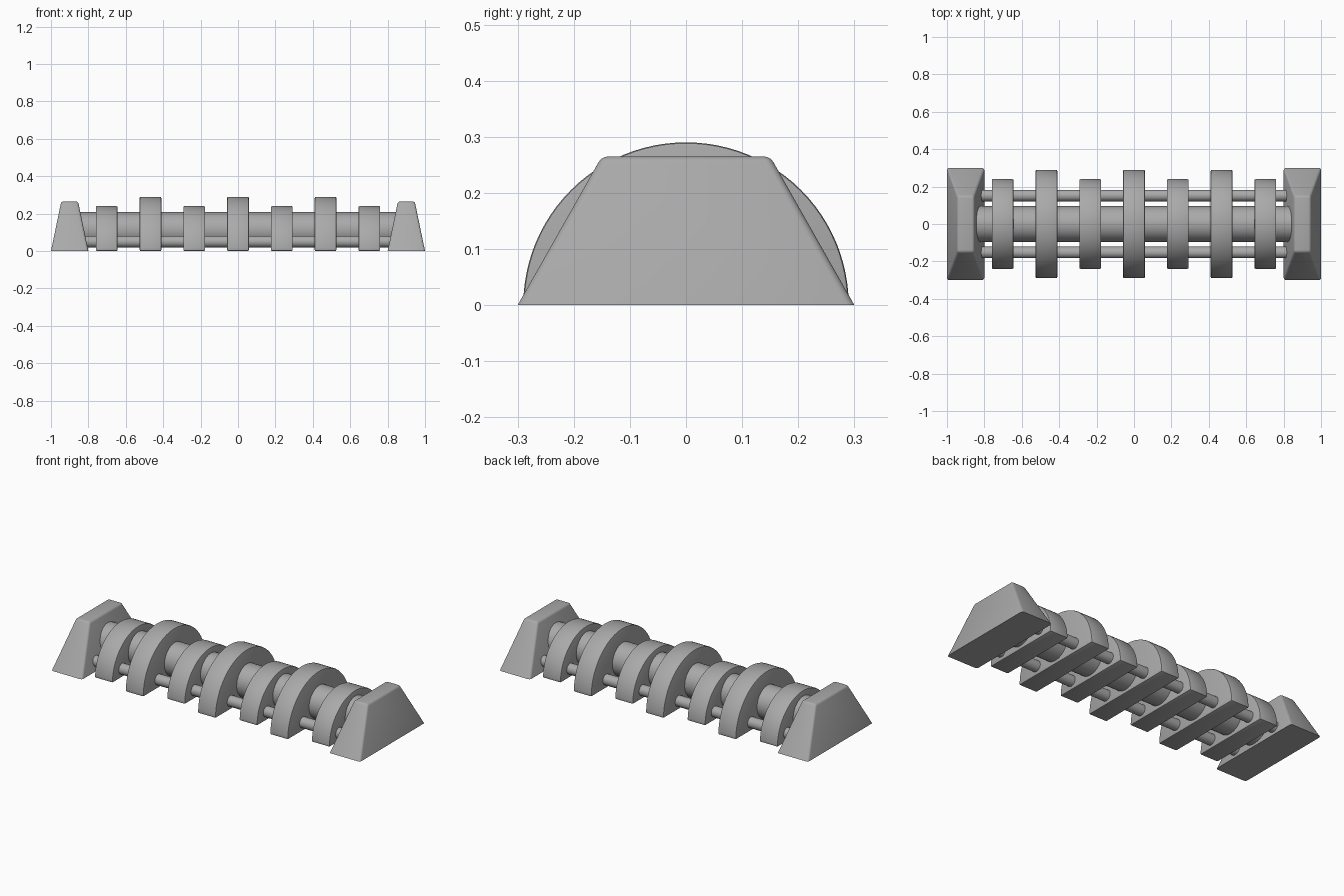
import bpy, bmesh, math

cube = bpy.data.objects.get("Cube")
if cube:
    bpy.data.objects.remove(cube, do_unlink=True)

grey = bpy.data.materials.new("plain_grey")
grey.use_nodes = True
COLOUR = (0.4, 0.4, 0.4, 1)
grey.diffuse_color = COLOUR
grey.node_tree.nodes["Principled BSDF"].inputs["Base Color"].default_value = COLOUR


def finish(name, bm):
    """Turn a bmesh into a smooth-by-angle object."""
    bmesh.ops.recalc_face_normals(bm, faces=bm.faces)
    mesh = bpy.data.meshes.new(name)
    bm.to_mesh(mesh)
    bm.free()
    mesh.materials.append(grey)
    obj = bpy.data.objects.new(name, mesh)
    bpy.context.collection.objects.link(obj)
    bpy.ops.object.select_all(action="DESELECT")
    obj.select_set(True)
    bpy.context.view_layer.objects.active = obj
    bpy.ops.object.shade_smooth_by_angle(angle=math.radians(35))
    return obj


def bar(name, y, z, radius, half_length):
    """Round bar lying along x."""
    bpy.ops.mesh.primitive_cylinder_add(vertices=48, radius=radius, depth=2 * half_length,
                                        location=(0, y, z), rotation=(0, math.pi / 2, 0))
    obj = bpy.context.object
    obj.name = name
    obj.data.materials.append(grey)
    bpy.ops.object.shade_smooth_by_angle(angle=math.radians(35))


def half_disc(name, x, radius, width=0.116, steps=48):
    """Half-round rib standing on its flat side, with softened rims."""
    bm = bmesh.new()
    angles = [math.pi * i / steps for i in range(steps + 1)]
    ring = [bm.verts.new((x - width / 2, radius * math.cos(a), radius * math.sin(a))) for a in angles]
    face = bm.faces.new(ring)
    extruded = bmesh.ops.extrude_face_region(bm, geom=[face])["geom"]
    verts = [v for v in extruded if isinstance(v, bmesh.types.BMVert)]
    bmesh.ops.translate(bm, verts=verts, vec=(width, 0, 0))
    bmesh.ops.recalc_face_normals(bm, faces=bm.faces)
    rims = [e for e in bm.edges if e.calc_face_angle(0) > 1]
    bmesh.ops.bevel(bm, geom=rims, offset=0.006, segments=2, profile=0.5, affect="EDGES")
    finish(name, bm)


def end_block(name, x):
    """Tapered block with rounded upper edges and a sharp base."""
    bm = bmesh.new()
    bmesh.ops.create_cube(bm, size=2)
    for v in bm.verts:
        top = v.co.z > 0
        v.co.x = x + v.co.x * (0.045 if top else 0.1)
        v.co.y *= 0.15 if top else 0.3
        v.co.z = 0.265 if top else 0
    edges = [e for e in bm.edges if max(v.co.z for v in e.verts) > 0]
    bmesh.ops.bevel(bm, geom=edges, offset=0.012, segments=3, profile=0.5, affect="EDGES")
    finish(name, bm)


# Core tube and the two thin side rods
bar("core_tube", 0, 0.113, 0.095, 0.86)
for side, y in (("front", -0.152), ("back", 0.152)):
    bar(side + "_rod", y, 0.05, 0.031, 0.86)

# Alternating small and large ribs
for i in range(-3, 4):
    large = i % 2 == 0
    half_disc(("large_rib_" if large else "small_rib_") + str(i + 4), i * 0.234, 0.29 if large else 0.24)

# End blocks
for side, x in (("right", -0.9), ("left", 0.9)):
    end_block(side + "_end_block", x)
